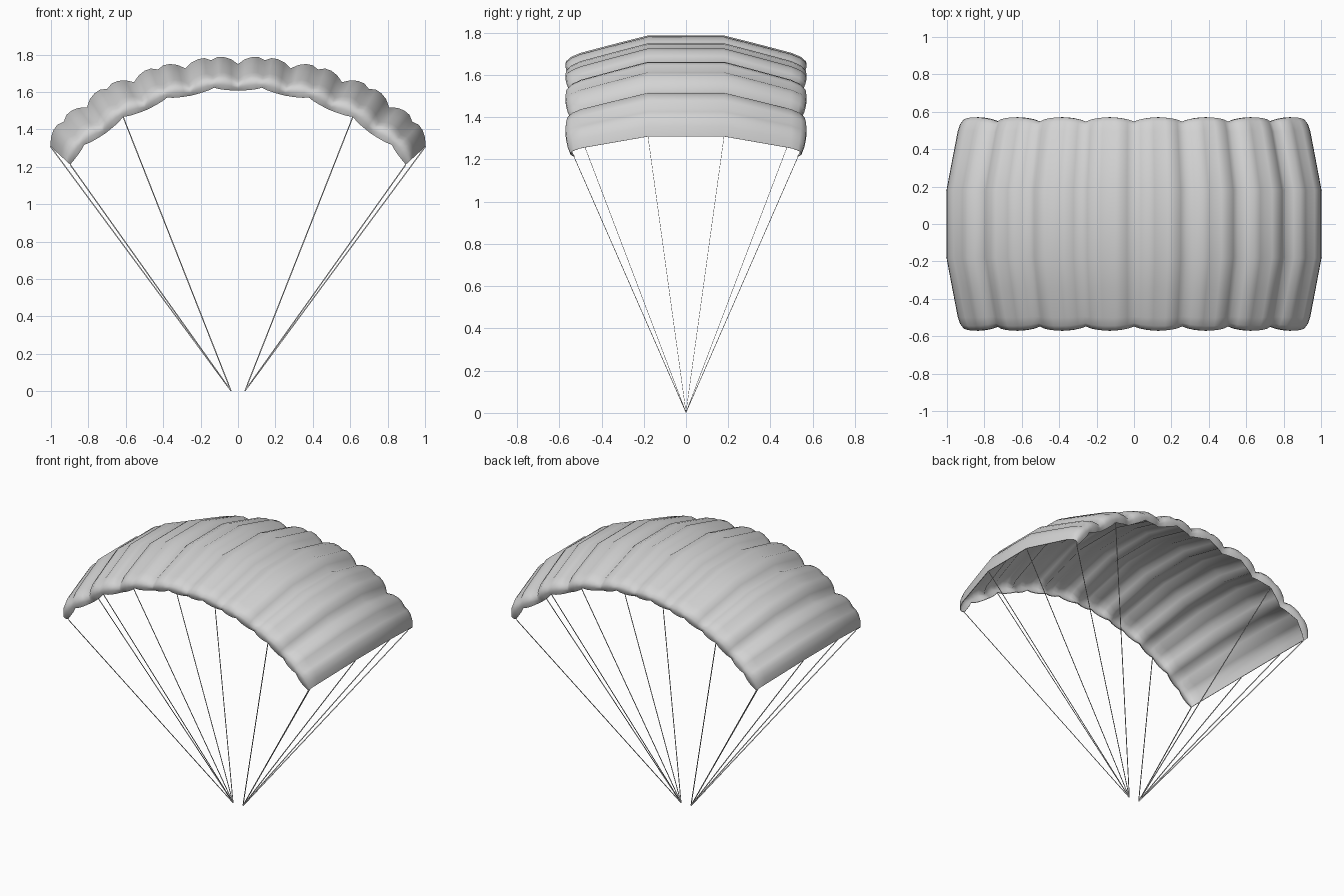
import bpy, bmesh
from math import sin, cos, pi, radians
from mathutils import Vector, Matrix

if "Cube" in bpy.data.objects:
    bpy.data.objects.remove(bpy.data.objects["Cube"], do_unlink=True)

# Canopy layout: an arc of inflated cells
CELLS = 8
HALF_SPAN = radians(47.5)
ARC_CENTRE = 0.39
ARC_RADIUS = 1.36
LIP_RADIUS = 1.217

# Stations across one cell: position, bulge of the top, rise of the hem
STATIONS = [
    (0.0, 0.0, 0.0),
    (0.13, 0.026, 0.002),
    (0.26, 0.039, 0.006),
    (0.38, 0.041, 0.012),
    (0.5, 0.026, 0.023),
    (0.62, 0.041, 0.012),
    (0.74, 0.039, 0.006),
    (0.87, 0.026, 0.002),
]
MID_CELL = 4

# Half cross-section: y, inward drop, extra width at mid cell, blend to hem
HALF_ROWS = [
    (0.18, 0.0, 0.0, 0.0),
    (0.34, 0.041, 0.002, 0.0),
    (0.495, 0.081, 0.005, 0.05),
    (0.53, 0.097, 0.015, 0.15),
    (0.548, 0.113, 0.022, 0.35),
    (0.546, 0.129, 0.025, 0.65),
    (0.53, 0.143, 0.028, 1.0),
]


def make_material(name, rgb):
    mat = bpy.data.materials.new(name)
    mat.use_nodes = True
    colour = (*rgb, 1.0)
    mat.diffuse_color = colour
    mat.node_tree.nodes["Principled BSDF"].inputs["Base Color"].default_value = colour
    return mat


def add_object(name, bm, mat):
    mesh = bpy.data.meshes.new(name)
    bm.to_mesh(mesh)
    bm.free()
    mesh.materials.append(mat)
    obj = bpy.data.objects.new(name, mesh)
    bpy.context.collection.objects.link(obj)
    return obj


def canopy_point(cell, station, row, side):
    """Point on the canopy at a station of one cell, front or back side."""
    t, bulge, rise = STATIONS[station]
    y, drop, widen, blend = row
    angle = HALF_SPAN * (2 * (cell + t) / CELLS - 1)
    base = ARC_RADIUS + 0.028 * sin(pi * (angle / HALF_SPAN) ** 2)
    depth = drop * (base - LIP_RADIUS) / (ARC_RADIUS - LIP_RADIUS)
    r = base - depth + bulge * (1 - blend) + rise * blend
    y += widen * sin(pi * t) ** 0.7
    return Vector((r * sin(angle), side * y, ARC_CENTRE + r * cos(angle)))


fabric = make_material("light_grey_fabric", (0.65, 0.65, 0.65))

# Canopy sheet
bm = bmesh.new()
section = [(row, -1) for row in reversed(HALF_ROWS)] + [(row, 1) for row in HALF_ROWS]
grid = []
for i in range(CELLS * len(STATIONS) + 1):
    cell, station = divmod(i, len(STATIONS))
    grid.append([bm.verts.new(canopy_point(cell, station, row, side)) for row, side in section])
for a, b in zip(grid, grid[1:]):
    for j in range(len(section) - 1):
        bm.faces.new((a[j], b[j], b[j + 1], a[j + 1]))
canopy = add_object("canopy", bm, fabric)

# Give the fabric a thin wall, then smooth it with crisp hems
wall = canopy.modifiers.new("fabric_thickness", "SOLIDIFY")
wall.thickness = 0.004
wall.offset = -1
bpy.ops.object.select_all(action="DESELECT")
canopy.select_set(True)
bpy.context.view_layer.objects.active = canopy
bpy.ops.object.modifier_apply(modifier=wall.name)
bpy.ops.object.shade_smooth_by_angle(angle=radians(80))


# Suspension lines: flat straps from two gathering points to the canopy edge
def add_strap(bm, start, end, width=0.006, thickness=0.0012):
    span = end - start
    along = span.normalized()
    across = Vector((0, 1, 0)).cross(along).normalized()
    normal = along.cross(across)
    frame = Matrix((across * width, normal * thickness, span)).transposed().to_4x4()
    frame.translation = (start + end) / 2
    bmesh.ops.create_cube(bm, size=1, matrix=frame)


for label, sx, tip, middle in (("left", 1, CELLS, 6), ("right", -1, 0, 1)):
    bm = bmesh.new()
    anchors = ((tip, 0, HALF_ROWS[0]), (tip, 0, HALF_ROWS[-1]), (middle, MID_CELL, HALF_ROWS[-1]))
    for side in (-1, 1):
        for cell, station, row in anchors:
            add_strap(bm, Vector((0.037 * sx, 0, 0.002)), canopy_point(cell, station, row, side))
    add_object(label + "_suspension_lines", bm, fabric)
